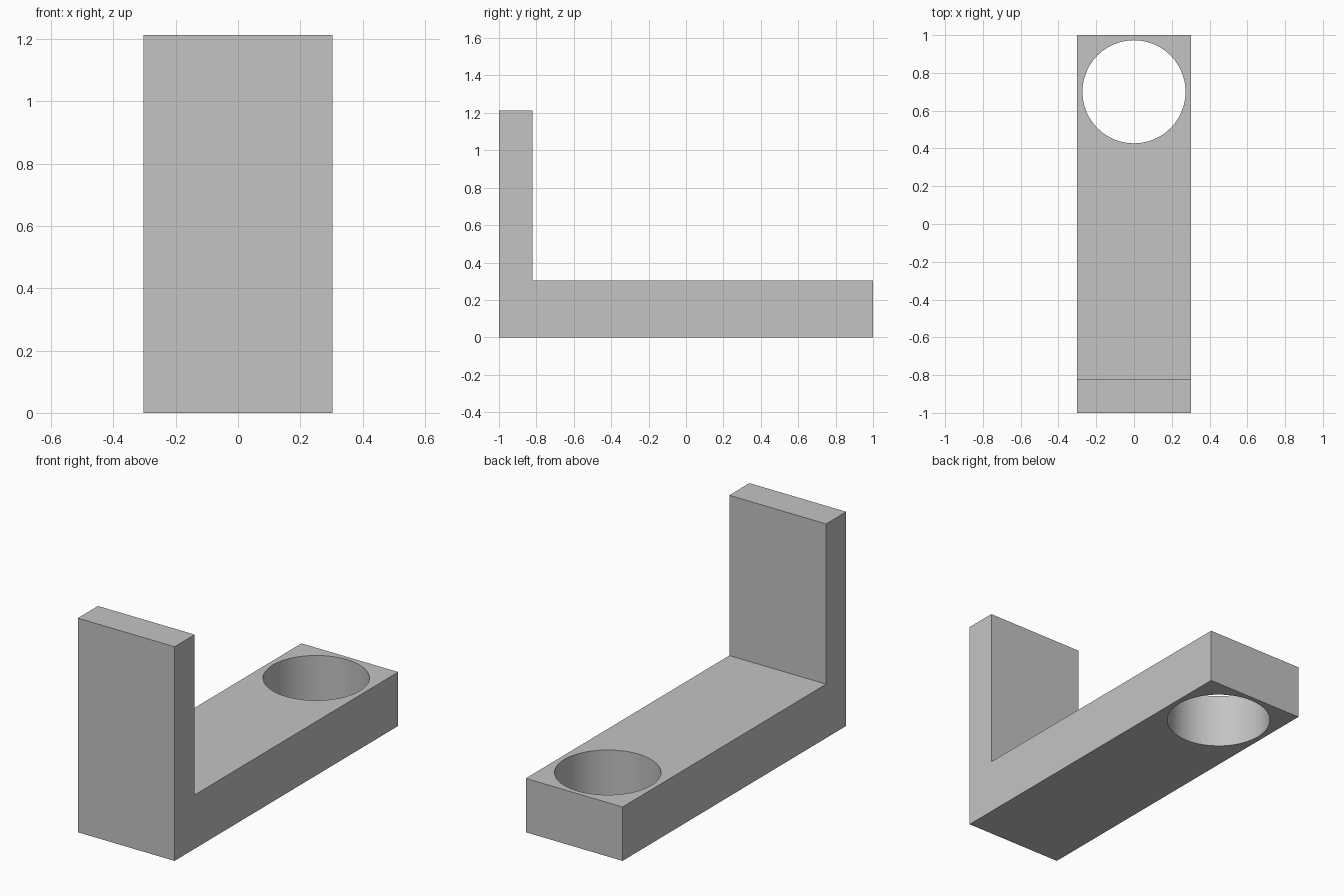
import bpy
import bmesh
import math

WIDTH, LENGTH, HEIGHT = 0.606, 2.0, 1.212
BASE_THICK, WALL_THICK = 0.305, 0.18
HOLE_RADIUS, HOLE_Y = 0.273, 0.70

default_cube = bpy.data.objects.get("Cube")
if default_cube:
    bpy.data.objects.remove(default_cube, do_unlink=True)

# Single grey material
grey = bpy.data.materials.new("plain grey")
grey.use_nodes = True
colour = (0.55, 0.55, 0.55, 1)
grey.diffuse_color = colour
grey.node_tree.nodes["Principled BSDF"].inputs["Base Color"].default_value = colour

# L-shaped bracket: side profile extruded across the width
front, back = -LENGTH / 2, LENGTH / 2
inner = front + WALL_THICK
profile = [(front, 0), (back, 0), (back, BASE_THICK),
           (inner, BASE_THICK), (inner, HEIGHT), (front, HEIGHT)]
bm = bmesh.new()
face = bm.faces.new([bm.verts.new((-WIDTH / 2, y, z)) for y, z in profile])
extruded = bmesh.ops.extrude_face_region(bm, geom=[face])
verts = [v for v in extruded["geom"] if isinstance(v, bmesh.types.BMVert)]
bmesh.ops.translate(bm, verts=verts, vec=(WIDTH, 0, 0))
bmesh.ops.recalc_face_normals(bm, faces=bm.faces)
mesh = bpy.data.meshes.new("bracket")
bm.to_mesh(mesh)
bm.free()
mesh.materials.append(grey)
bracket = bpy.data.objects.new("bracket", mesh)
bpy.context.collection.objects.link(bracket)

# Round through hole near the back end
bpy.ops.mesh.primitive_cylinder_add(vertices=48, radius=HOLE_RADIUS, depth=1,
                                    location=(0, HOLE_Y, BASE_THICK / 2))
cutter = bpy.context.object
cutter.name = "hole_cutter"
cutter.hide_render = True
cutter.data.materials.append(grey)
cut = bracket.modifiers.new("round hole", 'BOOLEAN')
cut.operation = 'DIFFERENCE'
cut.solver = 'EXACT'
cut.object = cutter

# Apply the cut, then smooth only the hole wall
bpy.ops.object.select_all(action='DESELECT')
bracket.select_set(True)
bpy.context.view_layer.objects.active = bracket
bpy.ops.object.modifier_apply(modifier=cut.name)
bpy.data.objects.remove(cutter, do_unlink=True)
bpy.ops.object.shade_smooth_by_angle(angle=math.radians(30))
